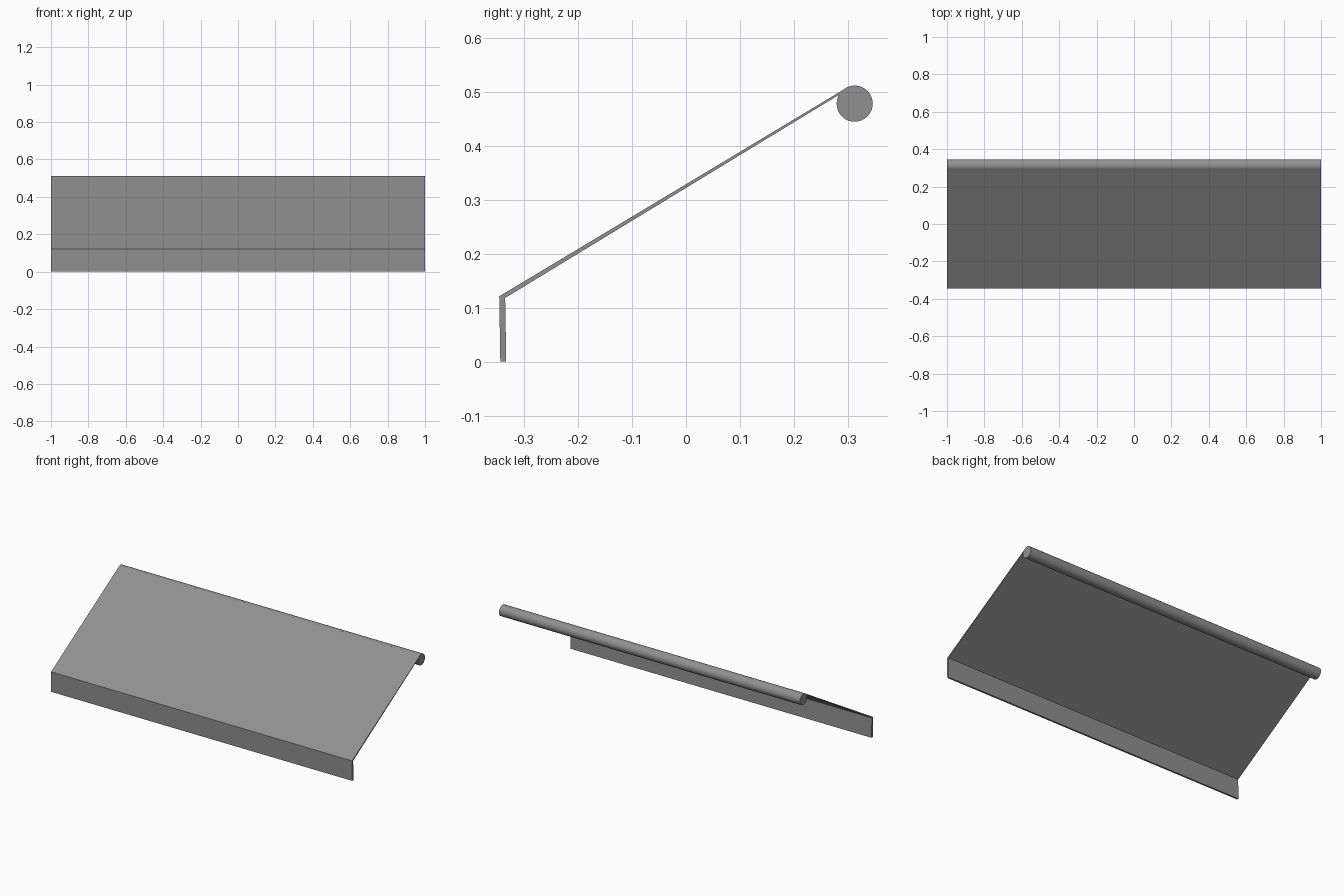
import bpy, bmesh, math

cube = bpy.data.objects.get("Cube")
if cube:
    bpy.data.objects.remove(cube, do_unlink=True)

grey = bpy.data.materials.new("warm_grey")
grey.use_nodes = True
colour = (0.28, 0.28, 0.28, 1)
grey.diffuse_color = colour
shader = next(n for n in grey.node_tree.nodes if n.type == 'BSDF_PRINCIPLED')
shader.inputs["Base Color"].default_value = colour


def extrude_profile(name, profile, half_width=1.0):
    """Sweep a closed (y, z) outline along x."""
    bm = bmesh.new()
    face = bm.faces.new([bm.verts.new((-half_width, y, z)) for y, z in profile])
    swept = bmesh.ops.extrude_face_region(bm, geom=[face])["geom"]
    moved = [v for v in swept if isinstance(v, bmesh.types.BMVert)]
    bmesh.ops.translate(bm, verts=moved, vec=(2 * half_width, 0, 0))
    bmesh.ops.recalc_face_normals(bm, faces=bm.faces)
    mesh = bpy.data.meshes.new(name)
    bm.to_mesh(mesh)
    bm.free()
    mesh.materials.append(grey)
    obj = bpy.data.objects.new(name, mesh)
    bpy.context.collection.objects.link(obj)
    bpy.ops.object.select_all(action='DESELECT')
    obj.select_set(True)
    bpy.context.view_layer.objects.active = obj
    bpy.ops.object.shade_smooth_by_angle(angle=math.radians(30))
    return obj


# Sloping canopy sheet with its hanging front flap, thinning towards the roller
extrude_profile("canopy_sheet", [
    (-0.344, 0), (-0.346, 0.121), (0.302, 0.510),
    (0.306, 0.508), (-0.335, 0.118), (-0.333, 0)])

# Roller tube along the back edge
radius, sides = 0.0335, 32
extrude_profile("roller_tube", [
    (0.3125 + radius * math.cos(i * math.tau / sides),
     0.478 + radius * math.sin(i * math.tau / sides)) for i in range(sides)])
